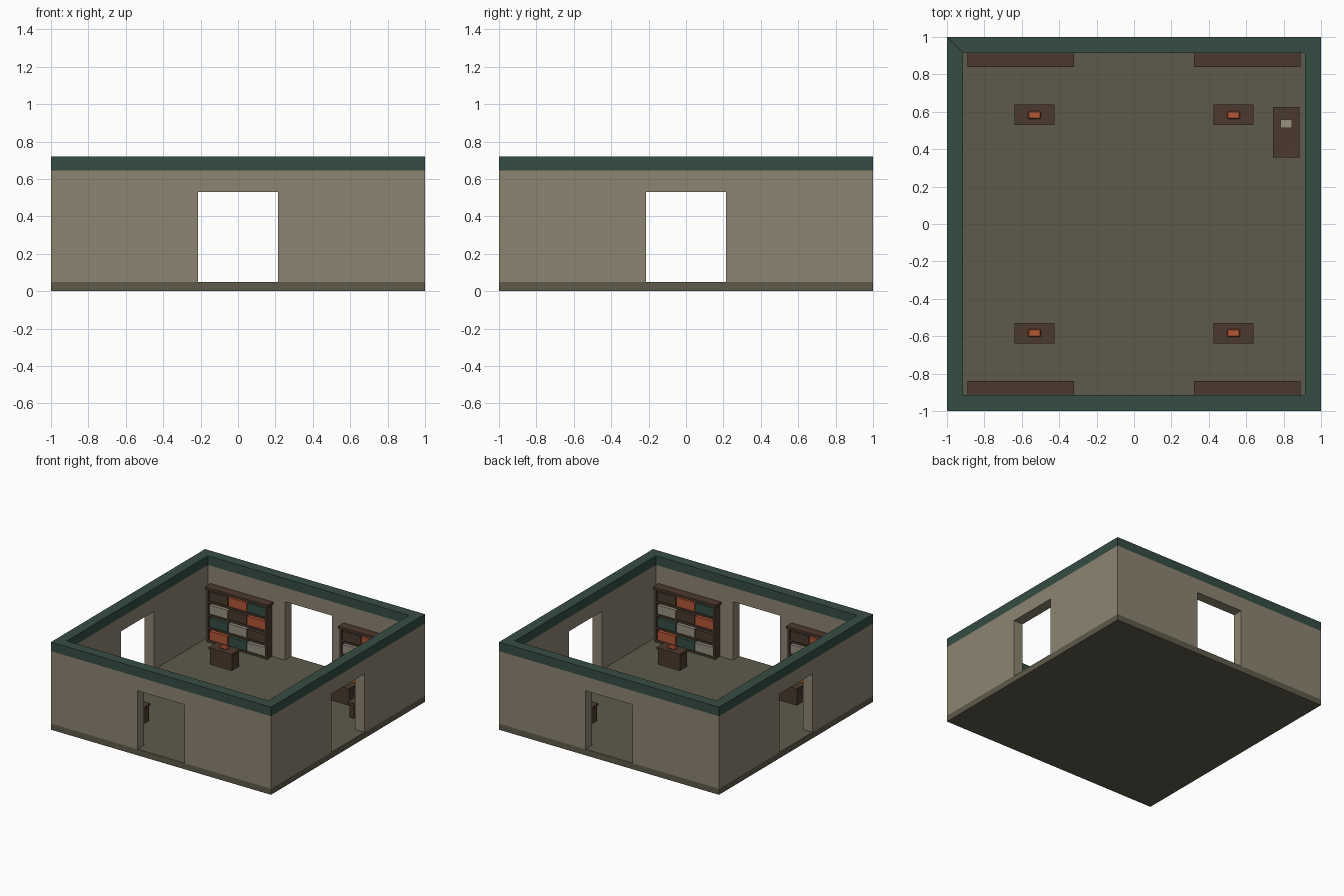
import bpy, bmesh, math
from mathutils import Matrix

if "Cube" in bpy.data.objects:
    bpy.data.objects.remove(bpy.data.objects["Cube"])


def lin(c):
    c /= 255
    return c / 12.92 if c <= 0.04045 else ((c + 0.055) / 1.055) ** 2.4


def mat(name, r, g, b):
    m = bpy.data.materials.new(name)
    m.diffuse_color = (lin(r), lin(g), lin(b), 1)
    m.use_nodes = True
    m.node_tree.nodes["Principled BSDF"].inputs["Base Color"].default_value = m.diffuse_color
    return m


WALL = mat("plaster", 141, 133, 113)
FLOOR = mat("floor_olive", 94, 90, 74)
GREEN = mat("dark_green", 53, 77, 67)
WOOD = mat("brown_wood", 76, 58, 46)
ORANGE = mat("rust_orange", 180, 86, 54)
CREAM = mat("cream", 152, 145, 127)

T = 0.915           # inner face of the walls
FZ = 0.05           # floor height


def add_object(name, bm, material, M=Matrix()):
    bmesh.ops.recalc_face_normals(bm, faces=bm.faces)
    me = bpy.data.meshes.new(name)
    bm.to_mesh(me)
    bm.free()
    me.materials.append(material)
    ob = bpy.data.objects.new(name, me)
    ob.matrix_world = M
    bpy.context.collection.objects.link(ob)
    return ob


def box(name, x0, x1, y0, y1, z0, z1, material, M=Matrix()):
    bm = bmesh.new()
    bmesh.ops.create_cube(bm, size=1)
    for v in bm.verts:
        v.co = ((x0 + x1) / 2 + v.co.x * (x1 - x0),
                (y0 + y1) / 2 + v.co.y * (y1 - y0),
                (z0 + z1) / 2 + v.co.z * (z1 - z0))
    return add_object(name, bm, material, M)


def mitred_side(name, outline, material, M):
    """Front-side outline (x, z) with thickness; ends are mitred and left open."""
    bm = bmesh.new()
    outer = [bm.verts.new((x, -1, z)) for x, z in outline]
    inner = [bm.verts.new((math.copysign(min(abs(x), T), x), -T, z)) for x, z in outline]
    bm.faces.new(outer)
    bm.faces.new(inner[::-1])
    n = len(outline)
    for i in range(n):
        j = (i + 1) % n
        if abs(outline[i][0]) == 1 and outline[i][0] == outline[j][0]:
            continue
        bm.faces.new((outer[j], outer[i], inner[i], inner[j]))
    add_object(name, bm, material, M)


# Floor slab
box("floor_slab", -1, 1, -1, 1, 0, FZ, FLOOR)

# Four walls with doorways, and the green coping on top
D, DZ, CZ, H = 0.215, 0.53, 0.645, 0.72
wall = [(-1, FZ), (-D, FZ), (-D, DZ), (D, DZ), (D, FZ), (1, FZ), (1, CZ), (-1, CZ)]
cap = [(-1, CZ), (1, CZ), (1, H), (-1, H)]
for k, side in enumerate(("front", "right", "back", "left")):
    M = Matrix.Rotation(k * math.pi / 2, 4, 'Z')
    mitred_side(side + "_wall", wall, WALL, M)
    mitred_side(side + "_coping", cap, GREEN, M)

# Bookcases: modelled on the back wall, turned half a circle for the front wall
BOOKS = [ORANGE, GREEN, CREAM, WOOD]
ROWS, TOP, P = 4, 0.50, 0.018
PITCH = (TOP - FZ - 0.02) / ROWS


def bookcase(name, cx, M):
    x0, x1, y0, y1 = cx - 0.275, cx + 0.275, 0.845, T
    box(name + "_back", x0, x1, y1 - 0.01, y1, FZ, TOP - 0.02, WOOD, M)
    box(name + "_side_a", x0, x0 + P, y0, y1, FZ, TOP - 0.02, WOOD, M)
    box(name + "_side_b", x1 - P, x1, y0, y1, FZ, TOP - 0.02, WOOD, M)
    box(name + "_top", x0 - 0.01, x1 + 0.01, y0 - 0.005, y1, TOP - 0.02, TOP, WOOD, M)
    w = (x1 - x0 - 2 * P) / 3
    for r in range(ROWS):
        z = FZ + r * PITCH
        box(f"{name}_shelf_{r}", x0 + P, x1 - P, y0 + 0.004, y1 - 0.01, z, z + 0.016, WOOD, M)
        for c in range(3):
            bx = x0 + P + c * w
            box(f"{name}_books_{r}_{c}", bx + 0.003, bx + w - 0.003, y0 + 0.012, y1 - 0.01,
                z + 0.016, z + 0.088, BOOKS[(r + c) % 4], M)


for k, side in enumerate(("back", "front")):
    M = Matrix.Rotation(k * math.pi, 4, 'Z')
    bookcase(side + "_bookcase_a", -0.605, M)
    bookcase(side + "_bookcase_b", 0.605, M)

# Four reading desks, each with an orange bevelled block on top
for sx in (-1, 1):
    for sy in (-1, 1):
        x, y = 0.532 * sx, 0.583 * sy
        n = f"{'left' if sx < 0 else 'right'}_{'front' if sy < 0 else 'back'}_desk"
        box(n + "_body", x - 0.1, x + 0.1, y - 0.047, y + 0.047, FZ, 0.172, WOOD)
        box(n + "_top", x - 0.107, x + 0.107, y - 0.055, y + 0.055, 0.172, 0.19, WOOD)
        b = box(n + "_block", x - 0.036, x + 0.036, y - 0.022, y + 0.022, 0.19, 0.207, ORANGE)
        mod = b.modifiers.new("bevel", 'BEVEL')
        mod.width, mod.segments = 0.007, 1

# Side table by the right wall with a pad and a small knob
box("side_table_top", 0.743, 0.885, 0.355, 0.625, 0.155, 0.178, WOOD)
for i, lx in enumerate((0.757, 0.833)):
    for j, ly in enumerate((0.368, 0.572)):
        box(f"side_table_leg_{i}_{j}", lx, lx + 0.038, ly, ly + 0.04, FZ, 0.155, WOOD)
box("side_table_pad", 0.784, 0.845, 0.513, 0.56, 0.178, 0.192, CREAM)
box("side_table_knob", 0.81, 0.818, 0.401, 0.409, 0.178, 0.184, WOOD)
